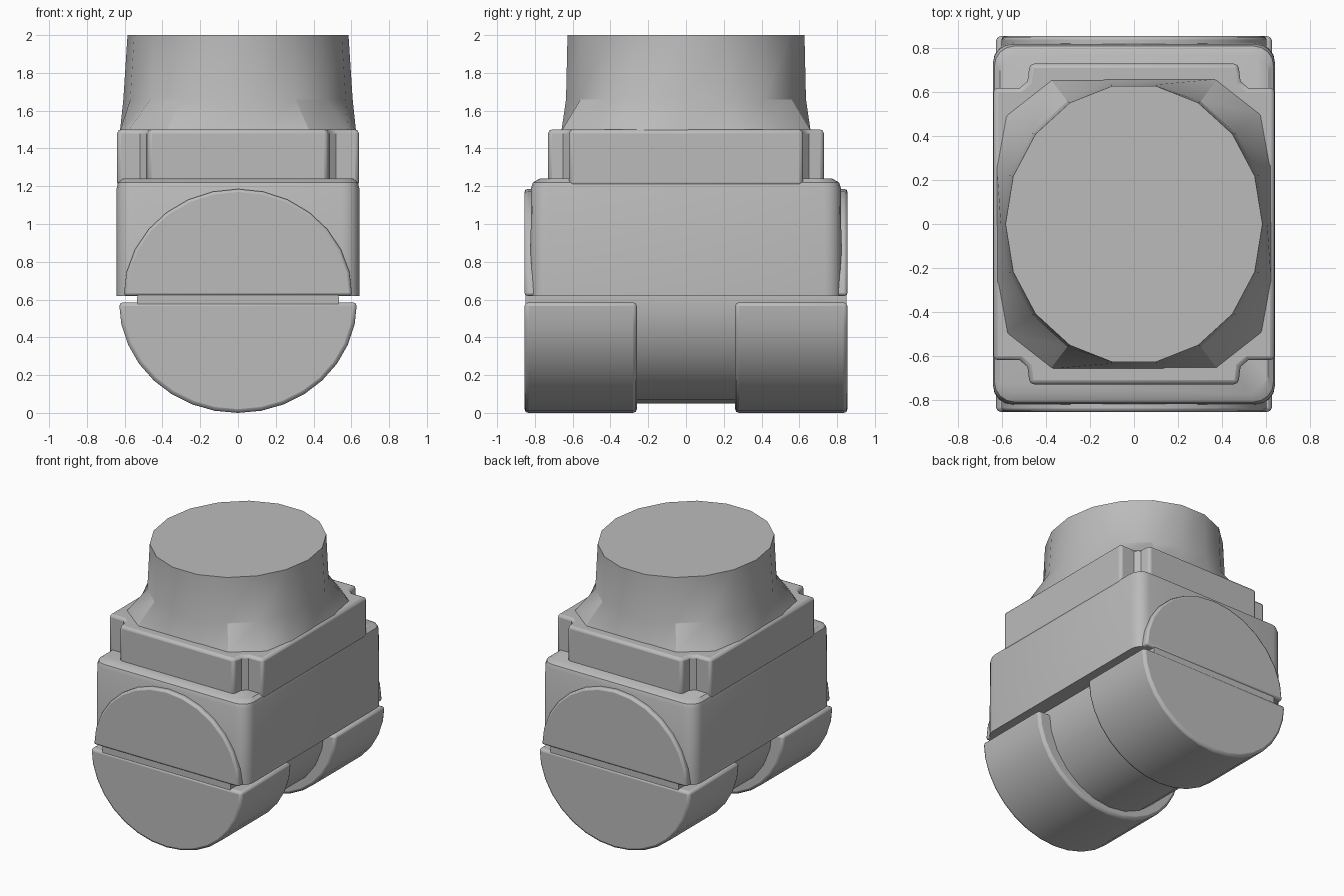
import bpy, bmesh, math
from mathutils import Vector

cube = bpy.data.objects.get("Cube")
if cube:
    bpy.data.objects.remove(cube, do_unlink=True)

grey = bpy.data.materials.new("plain grey")
grey.use_nodes = True
colour = (0.5, 0.5, 0.5, 1)
grey.diffuse_color = colour
grey.node_tree.nodes["Principled BSDF"].inputs["Base Color"].default_value = colour


def finish(name, bm, bevel=0, segments=2):
    """Turn a bmesh into a smooth-shaded object with softened edges."""
    bmesh.ops.recalc_face_normals(bm, faces=bm.faces)
    mesh = bpy.data.meshes.new(name)
    bm.to_mesh(mesh)
    bm.free()
    mesh.materials.append(grey)
    obj = bpy.data.objects.new(name, mesh)
    bpy.context.collection.objects.link(obj)
    if bevel:
        mod = obj.modifiers.new("soft edges", 'BEVEL')
        mod.width, mod.segments = bevel, segments
        mod.limit_method, mod.angle_limit = 'ANGLE', math.radians(50)
    bpy.ops.object.select_all(action='DESELECT')
    bpy.context.view_layer.objects.active = obj
    obj.select_set(True)
    bpy.ops.object.shade_smooth_by_angle(angle=math.radians(30))
    return obj


def prism(name, points, offset, bevel=0, segments=2):
    """Extrude a planar outline along an offset."""
    bm = bmesh.new()
    face = bm.faces.new([bm.verts.new(p) for p in points])
    new = bmesh.ops.extrude_face_region(bm, geom=[face], use_keep_orig=True)["geom"]
    bmesh.ops.translate(bm, vec=offset, verts=[v for v in new if isinstance(v, bmesh.types.BMVert)])
    return finish(name, bm, bevel, segments)


def arc(rx, rz, z, start, end, y, count):
    angles = [math.radians(start + (end - start) * i / count) for i in range(count + 1)]
    return [(rx * math.cos(a), y, z + rz * math.sin(a)) for a in angles]


def loft(name, rings):
    """Skin a stack of matching rings and cap both ends."""
    bm = bmesh.new()
    loops = [[bm.verts.new(p) for p in ring] for ring in rings]
    n = len(loops[0])
    for low, high in zip(loops, loops[1:]):
        for i in range(n):
            j = (i + 1) % n
            bm.faces.new((low[i], low[j], high[j], high[i]))
    bm.faces.new(loops[0])
    bm.faces.new(loops[-1])
    return finish(name, bm)


def rounded_rect(hx, hy, r, z, steps=4):
    pts = []
    for sx, sy, first in ((1, 1, 0), (-1, 1, 90), (-1, -1, 180), (1, -1, 270)):
        for i in range(steps + 1):
            a = math.radians(first + 90 * i / steps)
            pts.append((sx * (hx - r) + r * math.cos(a), sy * (hy - r) + r * math.sin(a), z))
    return pts


# Main housing with rounded upright corners and a soft top rim
loft("housing", [rounded_rect(0.642, 0.825, 0.09, 0.62),
                 rounded_rect(0.642, 0.82, 0.09, 1.19),
                 rounded_rect(0.635, 0.81, 0.09, 1.22),
                 rounded_rect(0.61, 0.775, 0.08, 1.24)])

# Upper block with its four corners notched
quarter = [(0.64, 0.62), (0.52, 0.62), (0.485, 0.65), (0.475, 0.73)]
outline = []
for sx, sy in ((1, 1), (-1, 1), (-1, -1), (1, -1)):
    part = quarter if sx * sy > 0 else quarter[::-1]
    outline += [(sx * x, sy * y, 1.2) for x, y in part]
prism("upper_block", outline, Vector((0, 0, 0.3)), 0.02)


# Neck: a faceted round top that flares to a squarer foot
def neck_ring(rx, ry, z, limit=None):
    ring = []
    for i in range(18):
        a = math.tau * i / 18
        x, y = rx * math.cos(a), ry * math.sin(a)
        if limit:
            x = max(-limit[0], min(limit[0], x))
            y = max(-limit[1], min(limit[1], y))
        ring.append((x, y, z))
    return ring


loft("neck", [neck_ring(0.76, 0.78, 1.49, (0.625, 0.66)),
              neck_ring(0.607, 0.645, 1.66),
              neck_ring(0.585, 0.637, 2.0)])

# Inner barrel running through the body, seen in the gap and the slots
prism("barrel_core", arc(0.535, 0.55, 0.6, 0, 345, -0.85, 23), Vector((0, 1.7, 0)))

# Collars below and raised end discs above, at both ends
for side, label in ((-1, "front"), (1, "back")):
    prism(label + "_collar", arc(0.63, 0.585, 0.595, 180, 360, side * 0.855, 16),
          Vector((0, -side * 0.595, 0)), 0.02)
    prism(label + "_end_disc", arc(0.605, 0.565, 0.62, 0, 180, side * 0.855, 14),
          Vector((0, -side * 0.1, 0)), 0.015)

# Seat the lowest collars on the ground
bpy.context.view_layer.update()
for obj in bpy.context.collection.objects:
    if obj.name.endswith("_collar"):
        obj.location.z = -0.01
